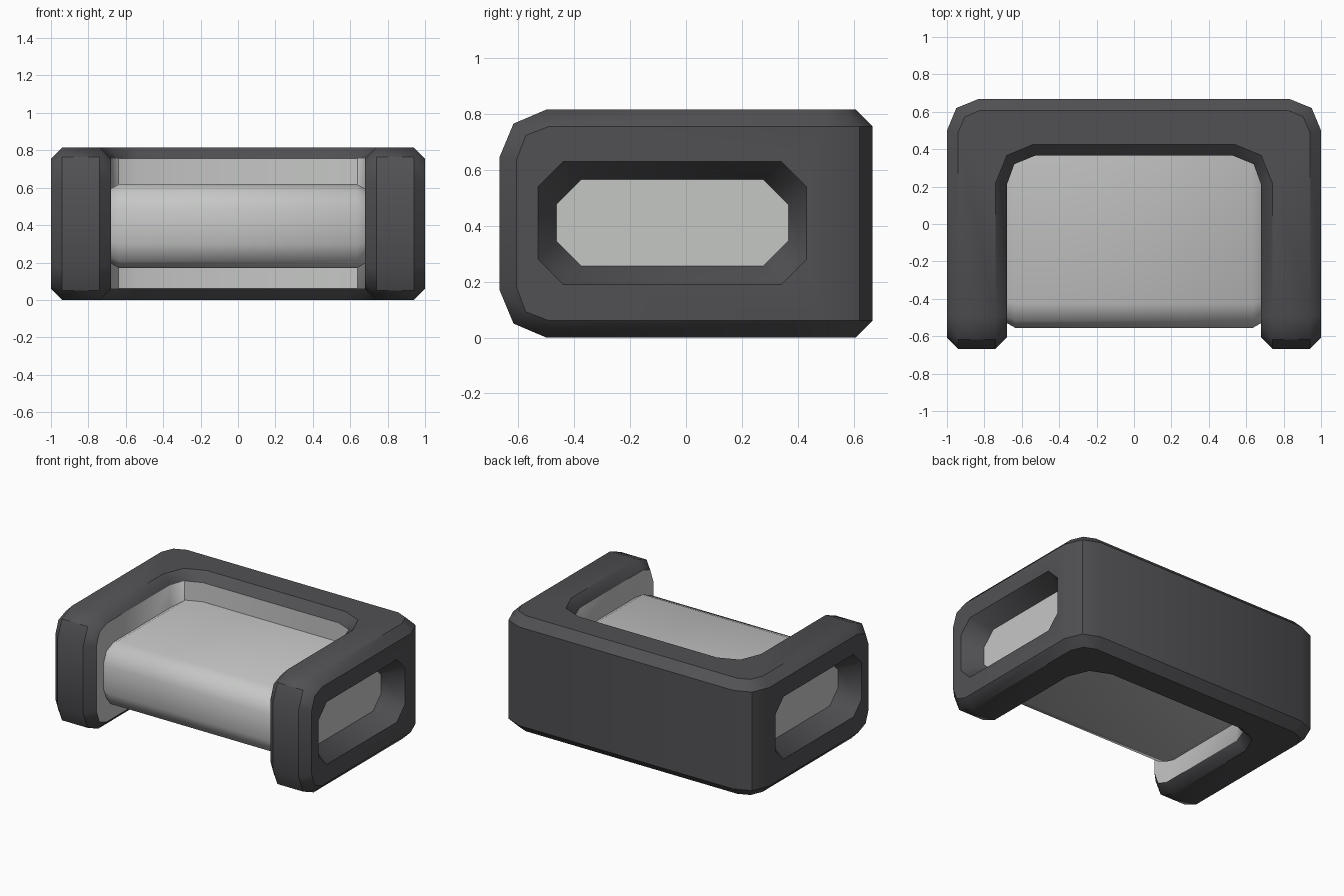
import bpy, bmesh, math

if "Cube" in bpy.data.objects:
    bpy.data.objects.remove(bpy.data.objects["Cube"])

def material(name, col):
    m = bpy.data.materials.new(name)
    m.diffuse_color = (*col, 1)
    m.use_nodes = True
    m.node_tree.nodes["Principled BSDF"].inputs["Base Color"].default_value = m.diffuse_color
    return m

DARK = material("dark grey", (0.083, 0.081, 0.088))
LIGHT = material("light grey", (0.56, 0.57, 0.56))

def make(name, bm, mats):
    bmesh.ops.recalc_face_normals(bm, faces=bm.faces)
    me = bpy.data.meshes.new(name)
    bm.to_mesh(me)
    bm.free()
    for m in mats:
        me.materials.append(m)
    ob = bpy.data.objects.new(name, me)
    bpy.context.collection.objects.link(ob)
    return ob

def smooth(ob):
    bpy.ops.object.select_all(action='DESELECT')
    ob.select_set(True)
    bpy.context.view_layer.objects.active = ob
    bpy.ops.object.shade_smooth_by_angle(angle=math.radians(44))

def loft(bm, rings):
    """Bridge closed rings of points; returns vertex rings."""
    vr = [[bm.verts.new(p) for p in r] for r in rings]
    for a, b in zip(vr, vr[1:]):
        n = len(a)
        for i in range(n):
            bm.faces.new((a[i], a[(i + 1) % n], b[(i + 1) % n], b[i]))
    return vr

# U-shaped frame: stations along the right half, front tip to back corner
TOP = 0.815
XS = (1.0, 0.94, 0.74, 0.68)                 # outer wall, chamfers, inner wall

def ring(pts, zp, zq):
    """pts: xy of outer wall, outer rim, inner rim, inner wall; zp/zq: low edge of rim/wall."""
    o, a, b, i = pts
    return [(*o, zq), (*o, TOP - zq), (*a, TOP - zp), (*b, TOP - zp),
            (*i, TOP - zq), (*i, zq), (*b, zp), (*a, zp)]

half = []
for yp, yq, zp, zq in ((-0.667, -0.607, 0.17, 0.182),
                       (-0.617, -0.573, 0.05, 0.092),
                       (-0.50, -0.49, 0.0, 0.06)):
    ys = (yq, yp, yp, yq)
    half.append(ring(list(zip(XS, ys)), zp, zq))
for pts in (((1, 0.5), (0.94, 0.49), (0.74, 0.22), (0.68, 0.21)),
            ((0.95, 0.62), (0.905, 0.573), (0.68, 0.367), (0.64, 0.32)),
            ((0.835, 0.667), (0.825, 0.607), (0.54, 0.425), (0.53, 0.365))):
    half.append(ring(pts, 0, 0.06))
rings = half + [[(-x, y, z) for x, y, z in r] for r in reversed(half)]

bm = bmesh.new()
vr = loft(bm, rings)
for v in (vr[0], vr[-1]):                    # arm tips
    bm.faces.new((v[0], v[1], v[2], v[7]))
    bm.faces.new((v[7], v[2], v[3], v[6]))
    bm.faces.new((v[6], v[3], v[4], v[5]))
inner = {v for r in vr for v in r[4:6]}
for f in bm.faces:                           # light lining on the inner wall
    if all(v in inner for v in f.verts):
        f.material_index = 1
frame = make("frame", bm, (DARK, LIGHT))

# Tapered side windows with a light panel at the bottom
def octagon(x, o):
    cy, cz = -0.049, 0.41
    a, b, c, d = 0.325 + o, 0.155 + o, 0.415 + o, 0.065 + o
    return [(x, cy + p, cz + q) for p, q in
            ((-a, b), (a, b), (c, d), (c, -d), (a, -b), (-a, -b), (-c, -d), (-c, d))]

for s in (1, -1):
    bm = bmesh.new()
    vr = loft(bm, [octagon(s * 0.86, 0), octagon(s * 1.05, 0.065 * 0.19 / 0.14)])
    bm.faces.new(vr[0]).material_index = 1
    bm.faces.new(vr[1])
    cutter = make("window_cutter", bm, (DARK, LIGHT))
    cutter.hide_render = True
    mod = frame.modifiers.new("window", 'BOOLEAN')
    mod.operation = 'DIFFERENCE'
    mod.solver = 'EXACT'
    mod.object = cutter
    bpy.context.view_layer.objects.active = frame
    bpy.ops.object.modifier_apply(modifier=mod.name)
    bpy.data.objects.remove(cutter)
smooth(frame)

# Central block with rounded front edges and chamfered ends
def block_ring(x, i):
    y0, z0, z1, r = -0.555 + i, 0.17 + i, 0.62 - i, 0.13 - i * 0.6
    k = 0.3 * r
    return [(x, y, z) for y, z in
            ((0.38, z0), (y0 + r, z0), (y0 + k, z0 + k), (y0, z0 + r),
             (y0, z1 - r), (y0 + k, z1 - k), (y0 + r, z1), (0.38, z1))]

bm = bmesh.new()
vr = loft(bm, [block_ring(x, i) for x, i in
               ((-0.685, 0.028), (-0.635, 0), (0.635, 0), (0.685, 0.028))])
bm.faces.new(vr[0])
bm.faces.new(vr[-1])
smooth(make("central_block", bm, (LIGHT,)))
